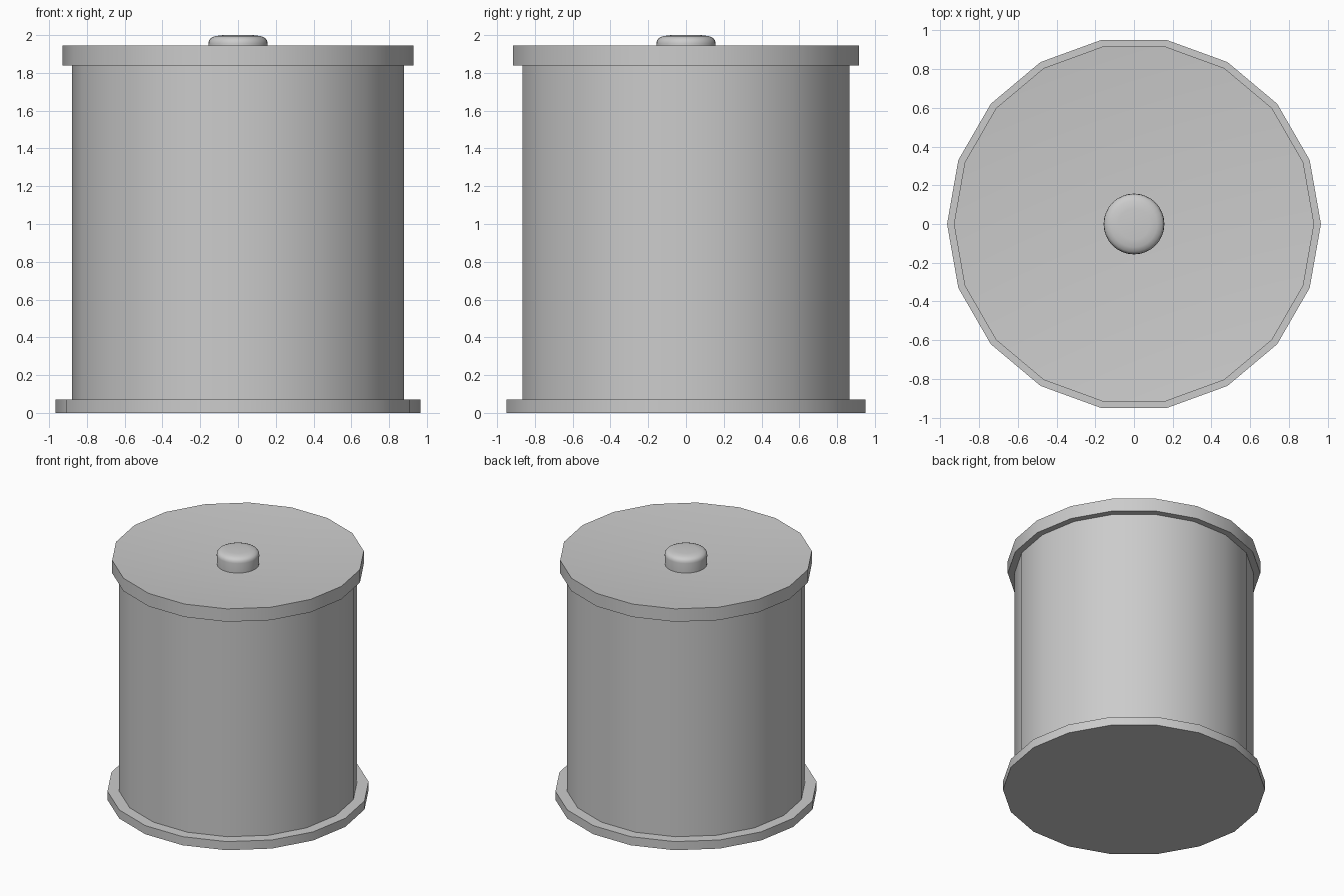
import bpy, bmesh
from math import cos, sin, pi, radians

if "Cube" in bpy.data.objects:
    bpy.data.objects.remove(bpy.data.objects["Cube"])


def lathe(name, profile, sides):
    """Revolve (radius, z) points around z; radius 0 makes a pole."""
    bm = bmesh.new()
    rings = []
    for r, z in profile:
        count = sides if r > 0 else 1
        rings.append([bm.verts.new((r * cos(2 * pi * i / sides),
                                    r * sin(2 * pi * i / sides), z))
                      for i in range(count)])
    for a, b in zip(rings, rings[1:]):
        for i in range(sides):
            j = (i + 1) % sides
            if len(a) == 1:
                bm.faces.new((a[0], b[j], b[i]))
            elif len(b) == 1:
                bm.faces.new((a[i], a[j], b[0]))
            else:
                bm.faces.new((a[i], a[j], b[j], b[i]))
    bmesh.ops.recalc_face_normals(bm, faces=bm.faces[:])
    mesh = bpy.data.meshes.new(name)
    bm.to_mesh(mesh)
    bm.free()
    obj = bpy.data.objects.new(name, mesh)
    bpy.context.collection.objects.link(obj)
    bpy.ops.object.select_all(action='DESELECT')
    obj.select_set(True)
    bpy.context.view_layer.objects.active = obj
    bpy.ops.object.shade_smooth_by_angle(angle=radians(35))
    return obj


SIDES = 18

# Base flange
lathe("base_rim", [(0, 0), (0.965, 0), (0.965, 0.07), (0, 0.07)], SIDES)

# Drum wall
lathe("body", [(0, 0.07), (0.88, 0.07), (0.88, 1.84), (0, 1.84)], SIDES)

# Lid with a shallow dished top
lathe("lid", [(0, 1.84), (0.93, 1.84), (0.93, 1.945), (0, 1.862)], SIDES)

# Round knob standing in the dish
lathe("knob", [(0, 1.865), (0.154, 1.865), (0.157, 1.955), (0.154, 1.972),
               (0.143, 1.985), (0.12, 1.995), (0.08, 2.0), (0, 2.0)], 32)
